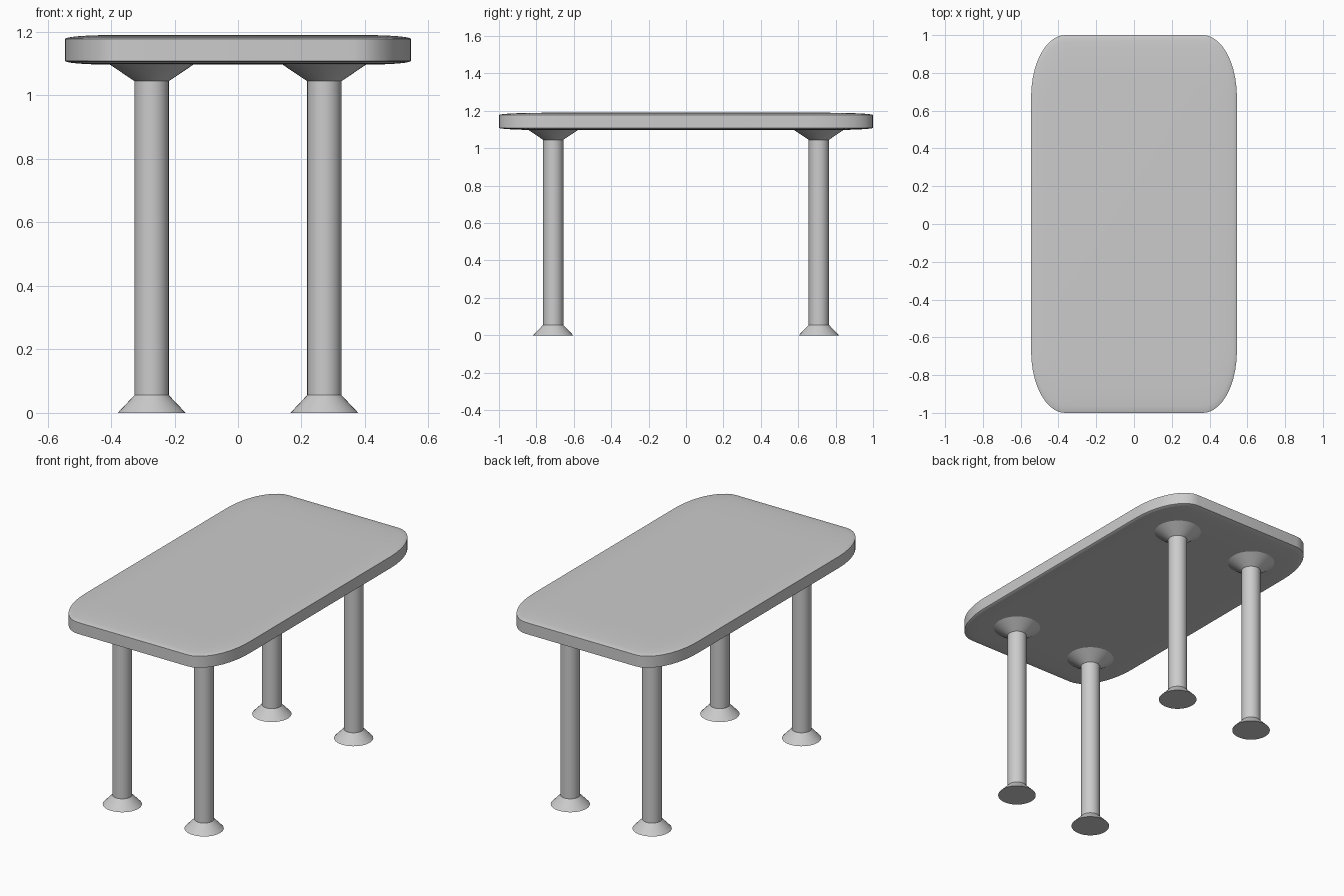
import bpy, bmesh
from math import sin, cos, pi, radians

if "Cube" in bpy.data.objects:
    bpy.data.objects.remove(bpy.data.objects["Cube"])


def skin(name, rings):
    """Join equal-length rings of points into a closed solid."""
    bm = bmesh.new()
    loops = [[bm.verts.new(p) for p in ring] for ring in rings]
    n = len(loops[0])
    for a, b in zip(loops, loops[1:]):
        for i in range(n):
            j = (i + 1) % n
            bm.faces.new((a[i], a[j], b[j], b[i]))
    bm.faces.new(loops[0][::-1])
    bm.faces.new(loops[-1])
    bmesh.ops.recalc_face_normals(bm, faces=bm.faces)
    mesh = bpy.data.meshes.new(name)
    bm.to_mesh(mesh)
    bm.free()
    ob = bpy.data.objects.new(name, mesh)
    bpy.context.collection.objects.link(ob)
    bpy.ops.object.select_all(action='DESELECT')
    ob.select_set(True)
    bpy.context.view_layer.objects.active = ob
    bpy.ops.object.shade_smooth_by_angle(angle=radians(30))
    return ob


# Tabletop: rounded unit square, stretched so the corners become elliptical
HALF_X, HALF_Y, CORNER, STEPS = 0.545, 1.0, 0.33, 10
BOTTOM, TOP, CROWN, INSET = 1.097, 1.19, 0.012, 0.26


def outline(inset, z):
    c, r = 1 - CORNER, CORNER - inset
    pts = []
    for k, (sx, sy) in enumerate([(1, 1), (-1, 1), (-1, -1), (1, -1)]):
        for i in range(STEPS + 1):
            a = (k + i / STEPS) * pi / 2
            pts.append(((sx * c + r * cos(a)) * HALF_X,
                        (sy * c + r * sin(a)) * HALF_Y, z))
    return pts


arc = [i / 6 * pi / 2 for i in range(7)]
profile = [(INSET * (1 - sin(a)), BOTTOM + CROWN * (1 - cos(a))) for a in arc]
profile += [(i, TOP + BOTTOM - z) for i, z in reversed(profile)]
skin("tabletop", [outline(i, z) for i, z in profile])

# Legs: column with a flared foot and a flared mounting collar
LEG = [(0.107, 0), (0.054, 0.056), (0.054, 1.045), (0.133, 1.098)]
SIDES = 32
for yname, y in (("front", -0.71), ("back", 0.71)):
    for xname, x in (("left", -0.272), ("right", 0.272)):
        skin(f"{yname}_{xname}_leg",
             [[(x + r * cos(2 * pi * i / SIDES), y + r * sin(2 * pi * i / SIDES), z)
               for i in range(SIDES)] for r, z in LEG])
